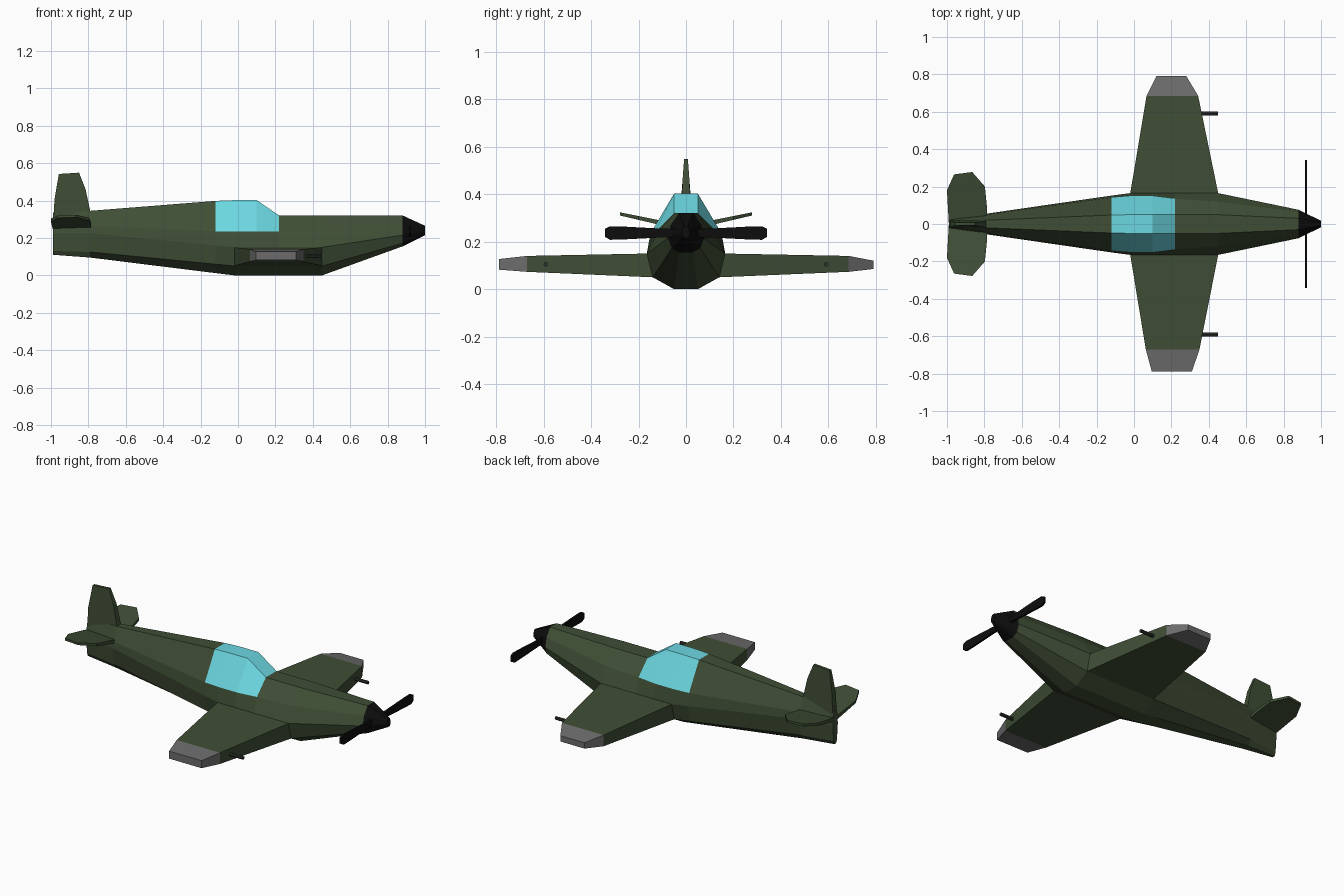
import bpy, bmesh, math

if "Cube" in bpy.data.objects:
    bpy.data.objects.remove(bpy.data.objects["Cube"])


def material(name, rgb):
    m = bpy.data.materials.new(name)
    m.diffuse_color = (*rgb, 1)
    m.use_nodes = True
    m.node_tree.nodes["Principled BSDF"].inputs["Base Color"].default_value = m.diffuse_color
    return m


GREEN = material("olive_green", (0.05, 0.076, 0.036))
GREY = material("tip_grey", (0.15, 0.15, 0.15))
GLASS = material("canopy_blue", (0.15, 0.68, 0.75))
BLACK = material("black", (0.004, 0.004, 0.004))
DARK = material("gun_dark", (0.03, 0.035, 0.028))


def make_object(name, verts, faces, mat):
    bm = bmesh.new()
    vs = [bm.verts.new(v) for v in verts]
    for f in faces:
        bm.faces.new([vs[i] for i in f])
    loose = [v for v in bm.verts if not v.link_faces]
    bmesh.ops.delete(bm, geom=loose, context='VERTS')
    bmesh.ops.recalc_face_normals(bm, faces=bm.faces)
    me = bpy.data.meshes.new(name)
    bm.to_mesh(me)
    bm.free()
    me.materials.append(mat)
    ob = bpy.data.objects.new(name, me)
    bpy.context.collection.objects.link(ob)
    return ob


def loft(name, rings, mat, keep=lambda i, j: True, caps=True):
    n = len(rings[0])
    verts = [p for r in rings for p in r]
    faces = []
    for i in range(len(rings) - 1):
        for j in range(n):
            k = (j + 1) % n
            if keep(i, j):
                faces.append((i * n + j, i * n + k, (i + 1) * n + k, (i + 1) * n + j))
    if caps:
        faces += [tuple(range(n)), tuple(range(len(verts) - n, len(verts)))]
    return make_object(name, verts, faces, mat)


def plate(name, outline, side_a, side_b, mat):
    return loft(name, [[side_a(u, v) for u, v in outline],
                       [side_b(u, v) for u, v in outline]], mat)


def body_ring(x, half):
    # mirror a half section (bottom to top) into a full ring
    return [(x, y, z) for y, z in half] + [(x, -y, z) for y, z in reversed(half)]


# Fuselage and canopy share one set of cross-sections
low = [(0.05, 0.0), (0.14, 0.05), (0.165, 0.15)]
sections = [
    (-0.99, [(0.008, 0.11), (0.016, 0.13), (0.024, 0.225), (0.02, 0.28), (0.008, 0.335)]),
    (-0.79, [(0.02, 0.095), (0.045, 0.125), (0.055, 0.225), (0.05, 0.265), (0.02, 0.345)]),
    (-0.12, [(0.046, 0.012), (0.128, 0.06), (0.152, 0.16), (0.142, 0.235), (0.048, 0.398)]),
    (-0.02, low + [(0.15, 0.235), (0.05, 0.402)]),
    (0.10, low + [(0.15, 0.235), (0.05, 0.402)]),
    (0.22, low + [(0.135, 0.235), (0.05, 0.32)]),
    (0.45, low + [(0.12, 0.237), (0.05, 0.32)]),
    (0.88, [(0.03, 0.155), (0.06, 0.172), (0.076, 0.215), (0.064, 0.27), (0.03, 0.32)]),
]
rings = [body_ring(x, h) for x, h in sections]


def is_glass(i, j):
    return i in (2, 3, 4) and j in (3, 4, 5)


loft("fuselage", rings, GREEN, lambda i, j: not is_glass(i, j))
loft("canopy", rings, GLASS, is_glass, caps=False)

# Spinner
nose_tip = [(0.008, 0.215), (0.014, 0.222), (0.017, 0.236), (0.014, 0.252), (0.008, 0.265)]
loft("spinner", [rings[-1], body_ring(1.0, nose_tip)], BLACK)

# Wings, grey tips and guns on both sides
for side, s in (("left", 1), ("right", -1)):
    def wing_ring(y, x0, x1, z0, z1, y_low=None):
        yl = y if y_low is None else y_low
        return [(x0, s * yl, z0), (x1, s * yl, z0), (x1, s * y, z1), (x0, s * y, z1)]

    if s > 0:
        joint = wing_ring(0.685, 0.067, 0.343, 0.073, 0.14)
        tip = wing_ring(0.79, 0.12, 0.28, 0.085, 0.12)
    else:
        joint = wing_ring(0.67, 0.063, 0.35, 0.073, 0.14)
        tip = wing_ring(0.788, 0.095, 0.31, 0.082, 0.127)
    root = wing_ring(0.165, -0.02, 0.45, 0.05, 0.15, 0.14)
    loft(side + "_wing", [root, joint], GREEN)
    loft(side + "_wing_tip", [joint, tip], GREY)

    gun = [[(x, s * 0.591 + 0.01 * math.cos(a * math.pi / 4),
             0.105 + 0.01 * math.sin(a * math.pi / 4)) for a in range(8)]
           for x in (0.32, 0.45)]
    loft(side + "_gun", gun, DARK)

    # Tailplane half, tapering and rising outward
    tail = [(-0.785, 0.0), (-0.787, 0.1), (-0.797, 0.2), (-0.865, 0.278),
            (-0.962, 0.265), (-1.0, 0.18), (-0.99, 0.0)]
    plate(side + "_tailplane", tail,
          lambda x, y: (x, s * y, 0.268 + 0.2 * y),
          lambda x, y: (x, s * y, 0.245 + 0.235 * y), GREEN)

    # Propeller blade
    blade = [(0.0, 0.22), (0.1, 0.218), (0.27, 0.209), (0.32, 0.208), (0.341, 0.22),
             (0.341, 0.255), (0.32, 0.265), (0.27, 0.264), (0.1, 0.255), (0.0, 0.253)]
    plate(side + "_propeller_blade", blade,
          lambda y, z: (0.913, s * y, z), lambda y, z: (0.925, s * y, z), BLACK)

# Tail fin, thinner toward the top
fin = [(-0.985, 0.26), (-0.79, 0.26), (-0.79, 0.345), (-0.815, 0.46), (-0.85, 0.549),
       (-0.958, 0.542), (-0.982, 0.4)]


def fin_half(z):
    return 0.019 if z < 0.4 else 0.019 - (z - 0.4) * 0.075


plate("tail_fin", fin, lambda x, z: (x, fin_half(z), z),
      lambda x, z: (x, -fin_half(z), z), GREEN)
